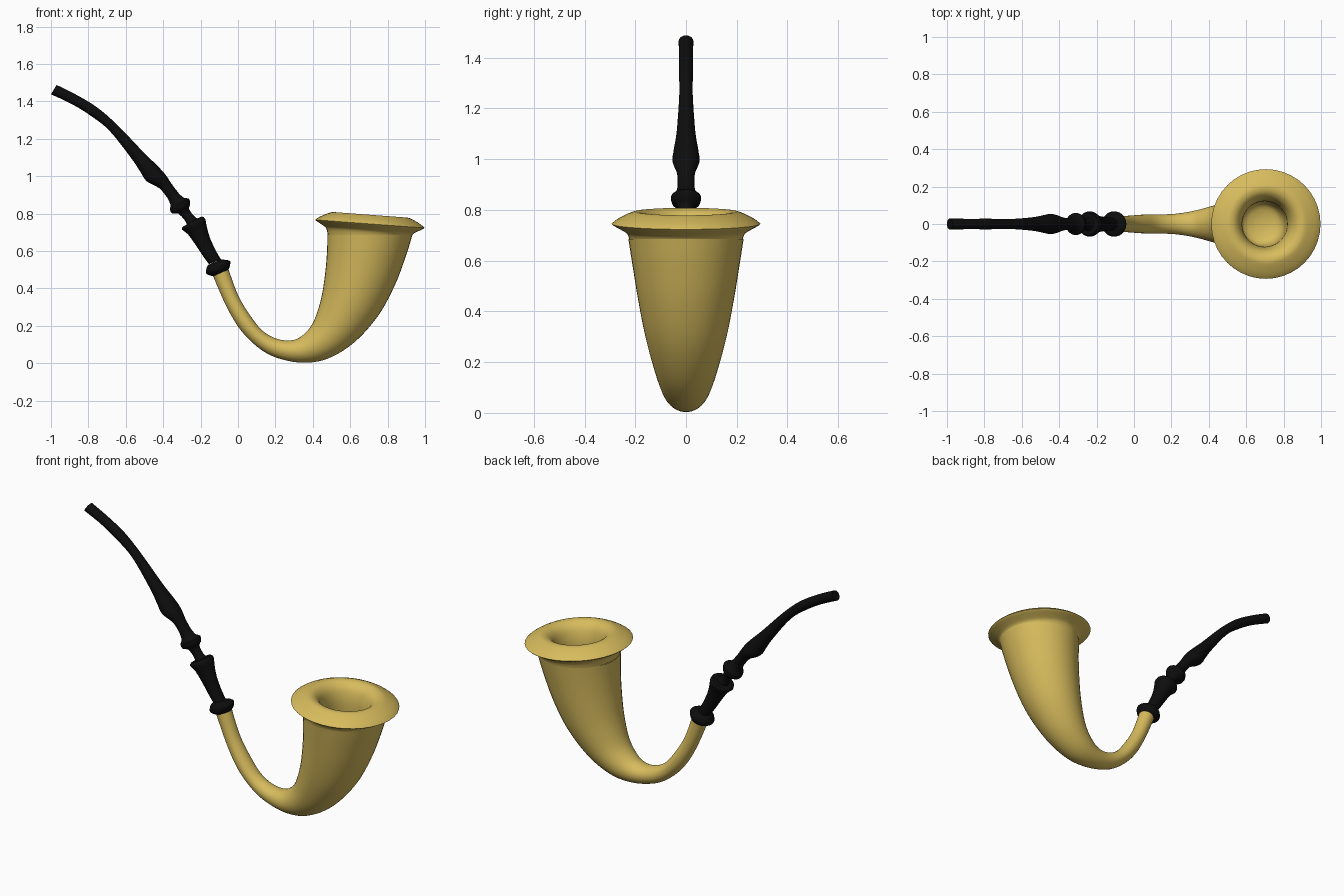
import bpy, bmesh, math
from mathutils import Vector

if "Cube" in bpy.data.objects:
    bpy.data.objects.remove(bpy.data.objects["Cube"])

N = 40


def material(name, rgb):
    m = bpy.data.materials.new(name)
    m.diffuse_color = (*rgb, 1)
    m.use_nodes = True
    m.node_tree.nodes["Principled BSDF"].inputs["Base Color"].default_value = m.diffuse_color
    return m


gold = material("golden gourd", (0.68, 0.50, 0.11))
black = material("black mouthpiece", (0.004, 0.004, 0.004))


def smooth_rows(rows, steps):
    """Catmull-Rom interpolation through the rows."""
    vs = [Vector(r) for r in rows]
    out = []
    for i in range(len(vs) - 1):
        p0, p1, p2 = vs[max(i - 1, 0)], vs[i], vs[i + 1]
        p3 = vs[min(i + 2, len(vs) - 1)]
        for s in range(steps):
            t = s / steps
            out.append(0.5 * (2 * p1 + (p2 - p0) * t
                              + (2 * p0 - 5 * p1 + 4 * p2 - p3) * t * t
                              + (3 * p1 - p0 - 3 * p2 + p3) * t ** 3))
    return out + [vs[-1]]


def skin(name, rows, mat, cap_start=True, cap_end=True, angle=40):
    """Skin circles, each given by its two end points (x, z, x, z) in the front view."""
    bm = bmesh.new()
    rings = []
    for ax, az, bx, bz in rows:
        a, b = Vector((ax, 0, az)), Vector((bx, 0, bz))
        c, u = (a + b) / 2, (b - a) / 2
        v = Vector((0, u.length, 0))
        rings.append([bm.verts.new(c + u * math.cos(2 * math.pi * k / N)
                                   + v * math.sin(2 * math.pi * k / N)) for k in range(N)])
    for r, q in zip(rings, rings[1:]):
        for k in range(N):
            bm.faces.new((r[k], r[(k + 1) % N], q[(k + 1) % N], q[k]))
    if cap_start:
        bm.faces.new(rings[0])
    if cap_end:
        bm.faces.new(rings[-1])
    bmesh.ops.recalc_face_normals(bm, faces=bm.faces)
    me = bpy.data.meshes.new(name)
    bm.to_mesh(me)
    bm.free()
    me.materials.append(mat)
    ob = bpy.data.objects.new(name, me)
    bpy.context.collection.objects.link(ob)
    bpy.ops.object.select_all(action='DESELECT')
    ob.select_set(True)
    bpy.context.view_layer.objects.active = ob
    bpy.ops.object.shade_smooth_by_angle(angle=math.radians(angle))
    return ob


# curved gourd body, from shank to the top of the bowl
body = [(-.135, .47, -.05, .50), (-.06, .30, .0, .365), (.02, .17, .062, .26),
        (.12, .075, .13, .175), (.22, .025, .205, .132), (.35, .003, .28, .122),
        (.48, .025, .34, .145), (.62, .11, .40, .215), (.75, .255, .443, .34),
        (.84, .42, .466, .48), (.90, .58, .476, .60), (.932, .685, .478, .685)]
body_rows = smooth_rows(body, 5)

# flared rim and chamber: radius and height along a slightly tilted axis
rim = [(.22, -.075), (.231, -.04), (.255, -.022), (.29, -.002), (.288, .006),
       (.262, .024), (.215, .046), (.19, .049), (.165, .04), (.142, .015),
       (.128, -.025), (.122, -.07), (.122, -.15), (.118, -.24), (.095, -.29), (.03, -.31)]
d = Vector((1, -.075)).normalized()
n = Vector((-d.y, d.x))
rim_rows = []
for r, h in smooth_rows(rim, 3):
    c = Vector((.705, .744)) + n * h
    p, q = c + d * r, c - d * r
    rim_rows.append((p.x, p.y, q.x, q.y))

skin("gourd_body", body_rows, gold, cap_end=False)
skin("bowl_rim", rim_rows, gold, cap_start=False, angle=60)

# long curved bit swelling towards its base
bit = [(-1.0, 1.438, -.97, 1.488), (-.893, 1.388, -.862, 1.434),
       (-.79, 1.325, -.752, 1.367), (-.687, 1.243, -.643, 1.272),
       (-.57, 1.095, -.505, 1.128), (-.52, 1.02, -.43, 1.055),
       (-.488, .973, -.388, 1.008), (-.42, .935, -.352, .955), (-.378, .885, -.318, .91)]
skin("mouthpiece_bit", smooth_rows(bit, 4), black)

# turned ring, collar and tapered shaft
turned = [(-.378, .885, -.318, .91), (-.36, .845, -.29, .885), (-.365, .825, -.262, .88),
          (-.352, .80, -.256, .85), (-.32, .80, -.262, .825), (-.285, .765, -.235, .787),
          (-.275, .74, -.215, .775), (-.295, .73, -.192, .785), (-.298, .713, -.175, .77),
          (-.268, .69, -.168, .735), (-.225, .63, -.15, .67), (-.185, .57, -.115, .595),
          (-.155, .53, -.09, .555)]
skin("turned_stem", smooth_rows(turned, 2), black)

# ferrule where the stem meets the shank
ferrule = [(-.15, .53, -.09, .555), (-.162, .523, -.05, .55), (-.17, .50, -.041, .54),
           (-.168, .477, -.046, .51), (-.13, .464, -.06, .49)]
skin("shank_ferrule", smooth_rows(ferrule, 3), black)
